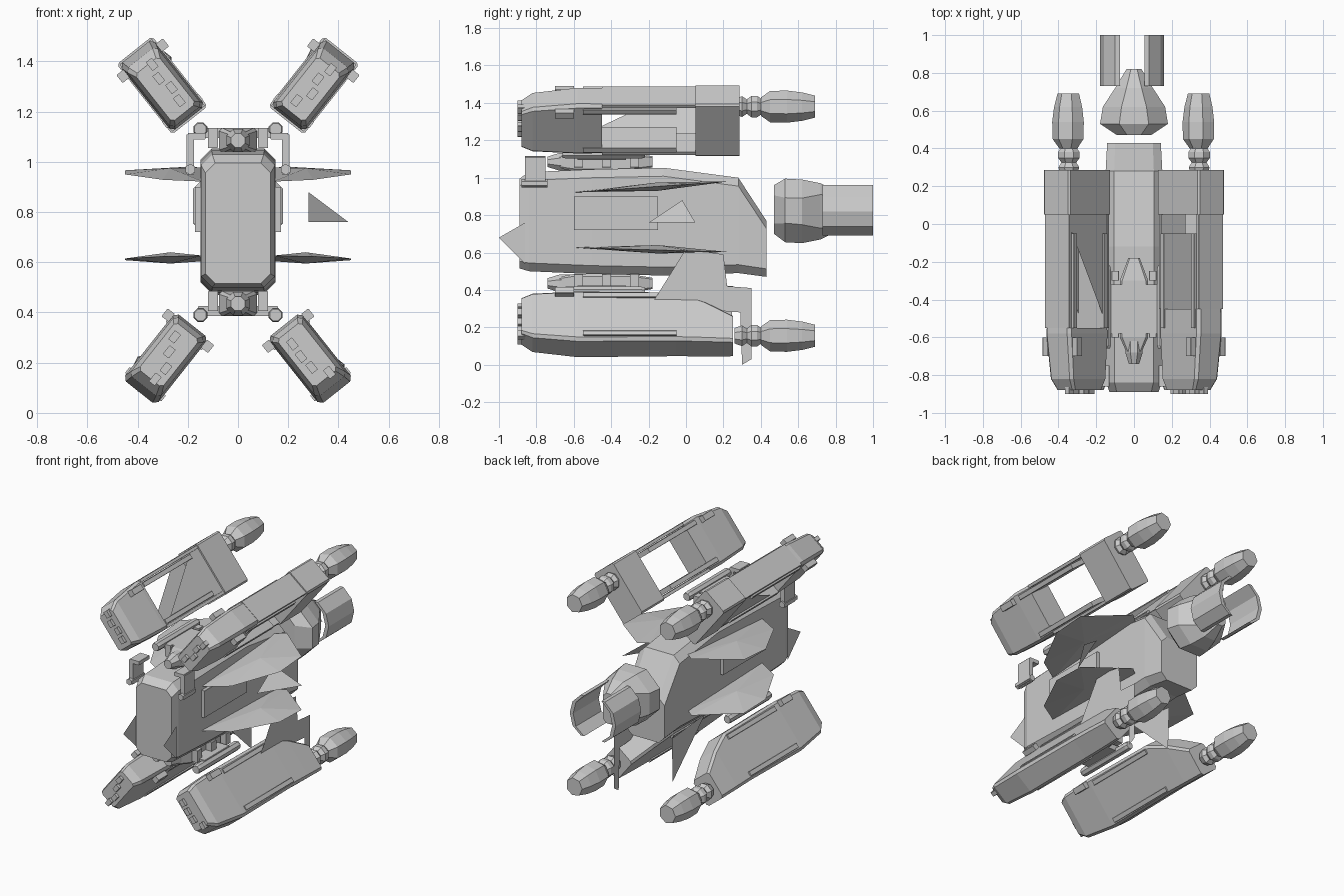
import bpy, bmesh, math, random
from mathutils import Vector

if "Cube" in bpy.data.objects:
    bpy.data.objects.remove(bpy.data.objects["Cube"])
random.seed(4)


def make(name, verts, faces):
    me = bpy.data.meshes.new(name)
    bm = bmesh.new()
    vs = [bm.verts.new(v) for v in verts]
    for f in faces:
        bm.faces.new([vs[i] for i in f])
    bmesh.ops.recalc_face_normals(bm, faces=bm.faces)
    bm.to_mesh(me)
    bm.free()
    ob = bpy.data.objects.new(name, me)
    bpy.context.collection.objects.link(ob)
    return ob


def place(u, v, y, centre, angle):
    """Point from local pod coordinates (u along, v across)."""
    ca, sa = math.cos(angle), math.sin(angle)
    return (centre[0] + u*ca - v*sa, y, centre[1] + u*sa + v*ca)


def loft(name, sections, centre=(0, 0), angle=0.0, chamfer=0.25):
    """Chamfered-rectangle loft along y. Section: (y, half_u, half_v, off_u, off_v)."""
    verts = []
    for y, hu, hv, ou, ov in sections:
        c = chamfer * min(hu, hv)
        ring = [(hu, -hv + c), (hu, hv - c), (hu - c, hv), (-hu + c, hv),
                (-hu, hv - c), (-hu, -hv + c), (-hu + c, -hv), (hu - c, -hv)]
        verts += [place(u + ou, v + ov, y, centre, angle) for u, v in ring]
    k = len(sections)
    faces = [(8*s + i, 8*s + (i+1) % 8, 8*s + 8 + (i+1) % 8, 8*s + 8 + i)
             for s in range(k - 1) for i in range(8)]
    faces += [tuple(range(8)), tuple(range(8*k - 8, 8*k))]
    return make(name, verts, faces)


def block(name, x, y, z, centre=(0, 0), angle=0.0):
    """Box from ranges; x and z are local to the rotated frame."""
    hx, hz = (x[1] - x[0]) / 2, (z[1] - z[0]) / 2
    ox, oz = sum(x) / 2, sum(z) / 2
    return loft(name, [(y[0], hx, hz, ox, oz), (y[1], hx, hz, ox, oz)], centre, angle, 0.12)


def plate(name, pts):
    return make(name, pts, [tuple(range(len(pts)))])


def lathe(name, profile, cx, cz, sides=8):
    verts = [(cx + r * math.cos(math.tau * (i + .5) / sides), y,
              cz + r * math.sin(math.tau * (i + .5) / sides))
             for y, r in profile for i in range(sides)]
    k = len(profile)
    faces = [(s*sides + i, s*sides + (i+1) % sides, (s+1)*sides + (i+1) % sides, (s+1)*sides + i)
             for s in range(k - 1) for i in range(sides)]
    faces += [tuple(range(sides)), tuple(range((k-1)*sides, k*sides))]
    return make(name, verts, faces)


# central hull
loft("hull", [(-0.89, .13, .24, 0, .755), (-0.84, .147, .265, 0, .765), (-0.5, .15, .28, 0, .765),
              (-0.12, .15, .288, 0, .765), (0.28, .15, .255, 0, .745), (0.43, .142, .15, 0, .62)],
     chamfer=0.3)
for s in (-1, 1):
    block("hull_side_panel", (s*.16 - .012, s*.16 + .012), (-.6, -.15), (.72, .9))
    plate("nose_prong", [(s*.148, -.86, .76), (s*.148, -1.0, .68), (s*.148, -.86, .54)])

# swept side fins, diamond in section
for s in (-1, 1):
    for z0, lift, name in ((.95, .03, "upper_fin"), (.615, -.012, "lower_fin")):
        outline = [(.14, -.6), (.3, -.5), (.45, -.2), (.45, .03), (.2, .23), (.14, .18)]
        verts = [(s*x, y, z0 + lift*(y + .2)/.42) for x, y in outline]
        verts += [(s*.27, -.15, z0 + .025), (s*.27, -.15, z0 - .02)]
        faces = [(i, (i+1) % 6, c) for i in range(6) for c in (6, 7)]
        make(name, verts, faces)

# main rear engine with two curved guard plates
loft("rear_engine", [(.47, .09, .13, 0, .83), (.53, .18, .17, 0, .825), (.62, .165, .17, 0, .82),
                     (.72, .10, .15, 0, .82), (.82, .04, .10, 0, .82)], chamfer=0.6)
for s in (-1, 1):
    arc = [(.09, .69), (.15, .74), (.17, .82), (.15, .90), (.09, .96)]
    verts = [(s*(x - t) - .01, y, z) for y in (.73, 1.0) for t in (0, .025) for x, z in arc]
    faces = [(o + i, o + i + 1, o + i + 11, o + i + 10) for o in (0, 5) for i in range(4)]
    faces += [(o + i, o + i + 1, o + i + 6, o + i + 5) for o in (0, 10) for i in range(4)]
    faces += [(0, 5, 15, 10), (4, 9, 19, 14)]
    make("engine_guard", verts, faces)

# four pods in an X
for s in (-1, 1):
    for up in (True, False):
        c = (s*.302, 1.305) if up else (s*.288, .216)
        a = math.atan2(.265 if up else -.265, s*.21)
        tag = "upper" if up else "lower"
        front = [(-.88, .12, .06, -.02, 0), (-.82, .15, .077, -.01, 0), (-.58, .17, .085, 0, 0)]
        if up:
            # frame pods, open across the middle between two edge rails
            y0, y1 = (-.45, .05) if s > 0 else (-.55, -.02)
            loft("upper_pod_front", front + [(y0, .168, .084, 0, 0)], c, a, .2)
            block("upper_pod_back", (-.178, .178), (.05, .285), (-.09, .09), c, a)
            for u in (-.16, .16):
                block("upper_pod_rail", (u - .01, u + .01), (y0, .05), (-.082, .082), c, a)
            if s < 0:
                for v in (-.08, .08):
                    plate("upper_pod_cover", [place(-.16, v, y0, c, a), place(-.16, v, .05, c, a),
                                              place(.16, v, .05, c, a), place(.16, v, y1, c, a)])
        else:
            loft("lower_pod", front + [(-.05, .165, .082, 0, 0), (.1, .135, .08, .033, 0),
                                       (.25, .09, .075, .08, 0)], c, a, .2)
        # ridges, clamps and vents on each pod
        for u in (-.13, .13):
            block(tag + "_pod_ridge", (u - .015, u + .015), (-.55, -.05), (-.092, .092), c, a)
        cu = .125 if up else -.142
        for v in (-.1, .1):
            block(tag + "_pod_clamp", (cu - .02, cu + .02), (-.7, -.6), (v - .018, v + .018), c, a)
        for i in range(4):
            u, v = -.09 + .06*i, random.uniform(-.03, .03)
            block(tag + "_pod_vent", (u - .022, u + .022), (-.9, -.86), (v - .015, v + .015), c, a)
        # nozzle: neck rings then bulb
        nx, nz = s*.345, (1.38 if up else .155)
        lathe(tag + "_nozzle_neck", [(.26, .045), (.30, .06), (.325, .042), (.35, .062), (.38, .062),
                                     (.41, .04), (.43, .045)], nx, nz)
        lathe(tag + "_nozzle_bulb", [(.40, .05), (.45, .086), (.54, .088), (.62, .078), (.69, .06)],
              nx, nz, 7)

# mounts joining hull and pods
for top in (True, False):
    z, f = (1.085, 1) if top else (.435, -1)
    tag = "top" if top else "bottom"
    loft(tag + "_mount", [(-.7, .03, .03, 0, z), (-.6, .075, .05, 0, z), (-.3, .075, .05, 0, z),
                          (-.18, .03, .03, 0, z)])
    lathe(tag + "_mount_core", [(-.74, .03), (-.68, .05), (-.5, .05)], 0, z)
    for s in (-1, 1):
        block(tag + "_mount_arm", (s*.1 - .06, s*.1 + .06), (-.58, -.32), (z + f*.03 - .02, z + f*.03 + .02))
        lathe(tag + "_mount_joint", [(-.66, .025), (-.64, .03), (-.24, .03), (-.22, .025)],
              s*.15, z + f*.045)
        for y in (-.6, -.45, -.3):
            block(tag + "_mount_fitting", (s*.1 - .02, s*.1 + .02), (y, y + .05), (z - .03, z + .05))

# hooked front blasters beside the hull
for s in (-1, 1):
    block("side_hook_drop", (s*.19 - .015, s*.19 + .015), (-.86, -.75), (.95, 1.11))
    block("side_hook_top", (s*.165 - .035, s*.165 + .035), (-.86, -.75), (1.09, 1.115))
    lathe("side_hook_barrel", [(-.88, .022), (-.74, .022)], s*.19, .97, 6)

# thin panels on the right flank
plate("flank_panel", [(.288, y, z) for y, z in
      ((-.18, .33), (0, .62), (.2, .59), (.22, .42), (.35, .41), (.35, .03), (.3, .0), (.29, .28), (-.1, .31))])
plate("flank_fin", [(.28, -.02, .88), (.44, .05, .76), (.28, -.2, .76)])
plate("keel_blade", [(-.07, -.1, .45), (-.07, .25, .42), (-.07, .24, .13)])
